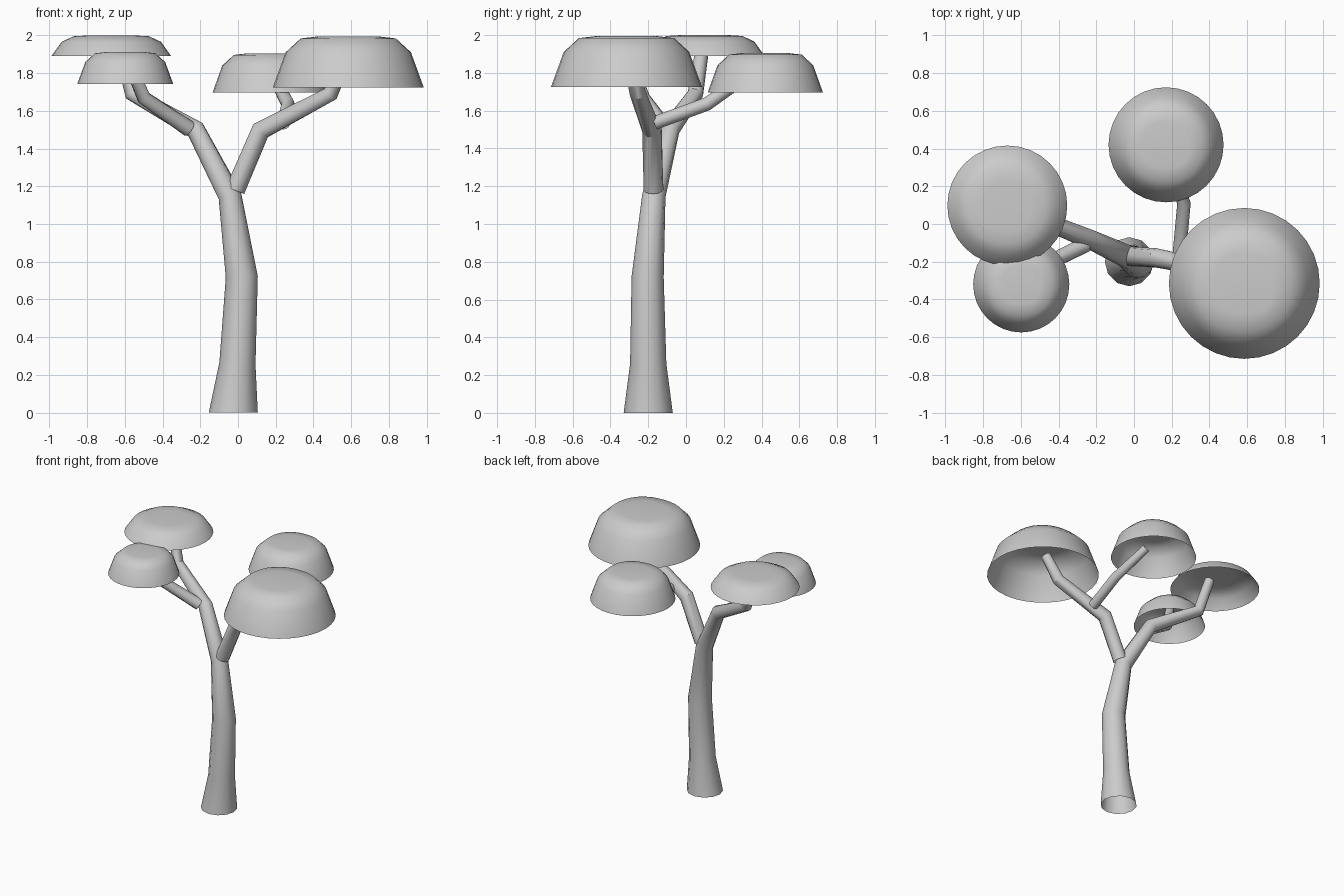
import bpy, bmesh
from math import sin, cos, pi
from mathutils import Vector

if "Cube" in bpy.data.objects:
    bpy.data.objects.remove(bpy.data.objects["Cube"])


def finish(name, bm, angle):
    bmesh.ops.recalc_face_normals(bm, faces=bm.faces)
    me = bpy.data.meshes.new(name)
    bm.to_mesh(me)
    bm.free()
    ob = bpy.data.objects.new(name, me)
    bpy.context.collection.objects.link(ob)
    bpy.ops.object.select_all(action='DESELECT')
    ob.select_set(True)
    bpy.context.view_layer.objects.active = ob
    bpy.ops.object.shade_smooth_by_angle(angle=angle)
    return ob


def bridge(bm, a, b):
    n = len(a)
    for i in range(n):
        bm.faces.new((a[i], a[(i + 1) % n], b[(i + 1) % n], b[i]))


def limb(name, path, sides=12):
    """Open tapered tube through (x, y, z, radius) points."""
    bm = bmesh.new()
    pts = [Vector(p[:3]) for p in path]
    prev = None
    for i, p in enumerate(pts):
        a, b = pts[max(i - 1, 0)], pts[min(i + 1, len(pts) - 1)]
        t = Vector((0, 0, 0))
        if i > 0:
            t += (p - a).normalized()
        if i < len(pts) - 1:
            t += (b - p).normalized()
        t.normalize()
        if p.z == 0:
            t = Vector((0, 0, 1))
        v = t.cross(Vector((1, 0, 0))).normalized()
        u = v.cross(t)
        ring = [bm.verts.new(p + path[i][3] * (u * cos(k * 2 * pi / sides) + v * sin(k * 2 * pi / sides)))
                for k in range(sides)]
        if prev:
            bridge(bm, prev, ring)
        prev = ring
    return finish(name, bm, 0.6)


def canopy(name, x, y, r, z0, z1, sides=32):
    """Hollow dome: round rim blending to a rounded-square flat top."""
    bm = bmesh.new()
    prev = None
    for f, h, power in ((1, 0, 2), (0.83, 0.69, 2.05), (0.63, 0.96, 2.3), (0.4, 1, 2.6)):
        ring = []
        for k in range(sides):
            c, s = cos(k * 2 * pi / sides), sin(k * 2 * pi / sides)
            d = r * f / (abs(c) ** power + abs(s) ** power) ** (1 / power)
            ring.append(bm.verts.new((x + d * c, y + d * s, z0 + (z1 - z0) * h)))
        if prev:
            bridge(bm, prev, ring)
        prev = ring
    bm.faces.new(prev)
    return finish(name, bm, 0.8)


# Trunk running on into the left main branch
limb("trunk", [(-0.025, -0.2, 0, 0.13), (-0.003, -0.2, 0.26, 0.096),
               (0.02, -0.203, 0.72, 0.085), (-0.043, -0.17, 1.15, 0.062),
               (-0.225, -0.085, 1.5, 0.052), (-0.56, 0.05, 1.69, 0.042),
               (-0.63, 0.09, 1.95, 0.035)])

# Branches
limb("right_branch", [(-0.015, -0.172, 1.18, 0.052), (0.12, -0.18, 1.495, 0.052),
                      (0.49, -0.255, 1.69, 0.043), (0.57, -0.3, 1.88, 0.036)])
limb("left_front_twig", [(-0.26, -0.11, 1.505, 0.043), (-0.5, -0.23, 1.67, 0.038),
                         (-0.575, -0.29, 1.85, 0.032)])
limb("right_back_twig", [(0.24, -0.165, 1.535, 0.036), (0.265, 0.11, 1.635, 0.036),
                         (0.18, 0.35, 1.8, 0.03)])

# Leaf canopies
canopy("right_canopy", 0.585, -0.315, 0.4, 1.725, 1.995)
canopy("back_canopy", 0.17, 0.42, 0.305, 1.697, 1.905)
canopy("left_canopy", -0.672, 0.098, 0.318, 1.89, 2.0)
canopy("left_front_canopy", -0.598, -0.32, 0.255, 1.742, 1.912)
